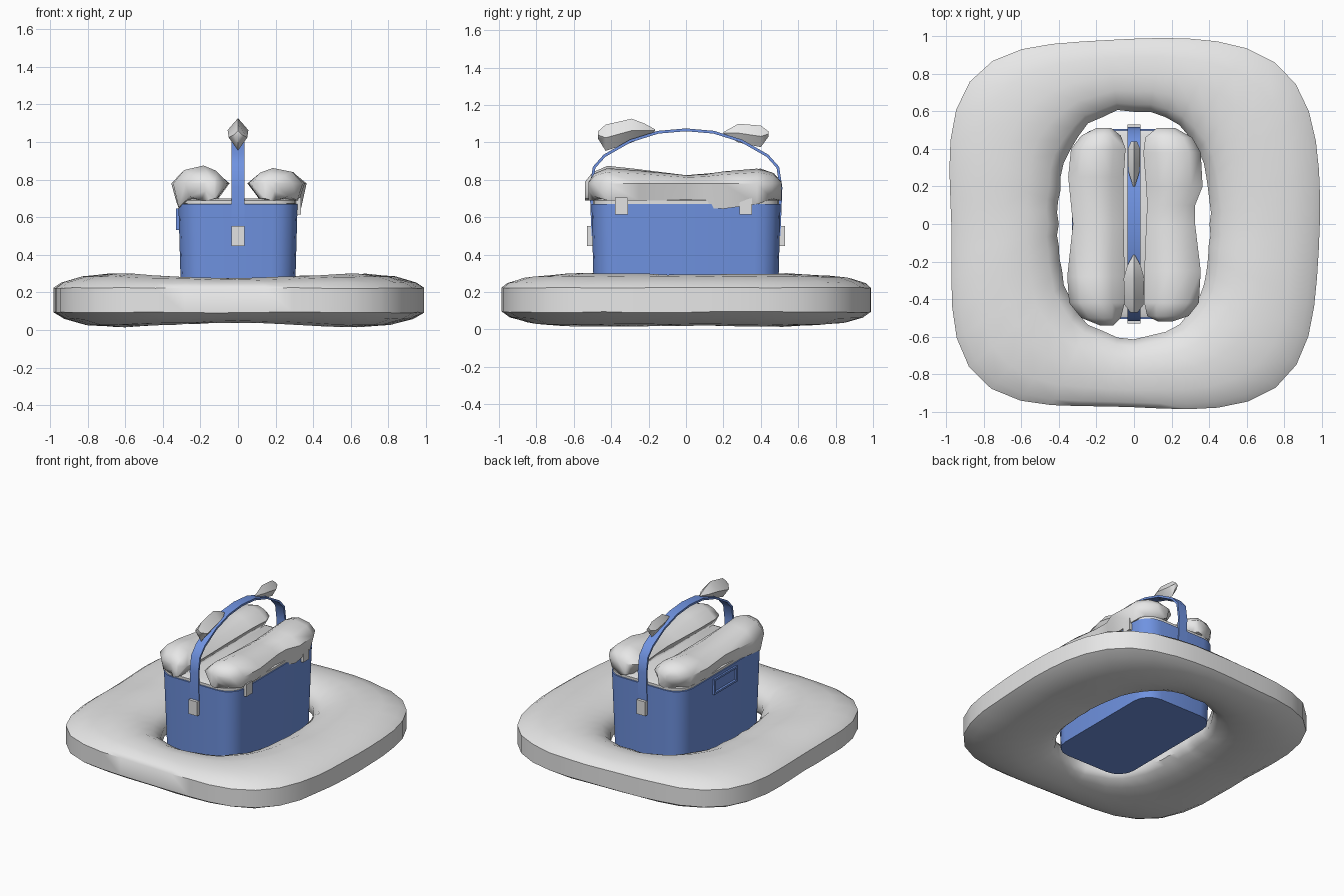
import bpy, bmesh, math, random
from mathutils import Vector

if "Cube" in bpy.data.objects:
    bpy.data.objects.remove(bpy.data.objects["Cube"], do_unlink=True)
random.seed(4)


def material(name, colour):
    m = bpy.data.materials.new(name)
    m.use_nodes = True
    m.diffuse_color = (*colour, 1)
    m.node_tree.nodes["Principled BSDF"].inputs["Base Color"].default_value = (*colour, 1)
    return m


blue = material("cooler blue", (0.16, 0.29, 0.75))
snow = material("snow white", (0.8, 0.8, 0.8))
grey = material("light grey", (0.76, 0.76, 0.76))


def finish(bm, name, mat, angle=30):
    bmesh.ops.recalc_face_normals(bm, faces=bm.faces)
    mesh = bpy.data.meshes.new(name)
    bm.to_mesh(mesh)
    bm.free()
    mesh.materials.append(mat)
    ob = bpy.data.objects.new(name, mesh)
    bpy.context.collection.objects.link(ob)
    bpy.ops.object.select_all(action='DESELECT')
    ob.select_set(True)
    bpy.context.view_layer.objects.active = ob
    bpy.ops.object.shade_smooth_by_angle(angle=math.radians(angle))
    return ob


def loft(name, rings, mat, closed=False, angle=30):
    """Skin a list of point rings, capping the ends unless closed."""
    bm = bmesh.new()
    rows = [[bm.verts.new(p) for p in ring] for ring in rings]
    pairs = list(zip(rows, rows[1:])) + ([(rows[-1], rows[0])] if closed else [])
    for a, b in pairs:
        n = len(a)
        for i in range(n):
            j = (i + 1) % n
            bm.faces.new((a[i], a[j], b[j], b[i]))
    if not closed:
        bm.faces.new(rows[0])
        bm.faces.new(rows[-1])
    return finish(bm, name, mat, angle)


def box(name, centre, size, mat):
    bm = bmesh.new()
    bmesh.ops.create_cube(bm, size=1)
    for v in bm.verts:
        v.co = Vector(c + a * s for c, a, s in zip(centre, v.co, size))
    return finish(bm, name, mat)


def rounded_rect(hx, hy, r, z):
    pts = []
    for k, (sx, sy) in enumerate([(1, 1), (-1, 1), (-1, -1), (1, -1)]):
        for i in range(5):
            a = math.pi / 2 * (k + i / 4)
            pts.append((sx * (hx - r) + r * math.cos(a), sy * (hy - r) + r * math.sin(a), z))
    return pts


def superellipse(a, hx, hy, n):
    c, s = math.cos(a), math.sin(a)
    r = (abs(c / hx) ** n + abs(s / hy) ** n) ** (-1 / n)
    return Vector((r * c, r * s, 0))


# Snow bank around the box: section as (inner-to-outer fraction, height)
section = [(0, 0.11), (0, 0.18), (0.1, 0.24), (0.28, 0.285), (0.5, 0.3), (0.75, 0.285),
           (0.93, 0.25), (1, 0.22), (1, 0.09), (0.9, 0.055), (0.7, 0.02), (0.45, 0.01),
           (0.2, 0.04), (0.06, 0.075)]
rings = []
for k in range(44):
    a = 2 * math.pi * k / 44
    inner = superellipse(a, 0.405, 0.605, 2.5) * random.uniform(0.985, 1.015)
    outer = superellipse(a, 0.99, 0.99, 3.8) * (0.99 + 0.01 * math.sin(5 * a + 1))
    dip = 0.028 * abs(math.sin(a)) ** 6 + 0.008 * abs(math.cos(a)) ** 6
    ring = []
    for t, z in section:
        p = inner.lerp(outer, t)
        swell = dip * (1 - abs(2 * t - 1) ** 2)
        p.z = z + (-swell if z > 0.15 else swell) + random.uniform(0, 0.006)
        ring.append(p)
    rings.append(ring)
loft("snow_bank", rings, snow, closed=True, angle=48)

# Cooler body, lid and rim
loft("cooler_body", [rounded_rect(0.3, 0.49, 0.13, 0.07),
                     rounded_rect(0.317, 0.505, 0.13, 0.67)], blue)
loft("lid", [rounded_rect(0.312, 0.498, 0.13, 0.672), rounded_rect(0.312, 0.498, 0.13, 0.69),
             rounded_rect(0.29, 0.475, 0.12, 0.7)], grey)

# Latches on one long side, grip frame on the other
for side, y in (("front", -0.345), ("back", 0.32)):
    box(side + "_latch", (0.32, y, 0.66), (0.03, 0.068, 0.09), grey)
for label, dz in (("top", 0.05), ("bottom", -0.05)):
    box("grip_frame_" + label, (-0.318, 0, 0.59 + dz), (0.022, 0.27, 0.014), blue)
for label, dy in (("front", -0.13), ("back", 0.13)):
    box("grip_frame_" + label, (-0.318, dy, 0.59), (0.022, 0.014, 0.1), blue)

# Carrying strap bent over the top, with end brackets
half = [(0.505, 0.5), (0.515, 0.76), (0.498, 0.87), (0.44, 0.935), (0.3, 1.015),
        (0.15, 1.062)]
path = [Vector((0, -y, z)) for y, z in half] + [Vector((0, 0, 1.075))]
path += [Vector((0, y, z)) for y, z in reversed(half)]
rings = []
for i, p in enumerate(path):
    d = (path[min(i + 1, len(path) - 1)] - path[max(i - 1, 0)]).normalized()
    n = Vector((0, d.z, -d.y)) * 0.015
    w = Vector((0.035, 0, 0))
    rings.append([p - w, p + w, p + w + n, p - w + n])
loft("carry_strap", rings, blue, angle=40)
for label, s in (("front", -1), ("back", 1)):
    box(label + "_strap_bracket", (0, s * 0.513, 0.5), (0.07, 0.03, 0.105), grey)


# Snow pillows on the lid: (y, inner x, outer x, top, outer bottom)
def pillow(name, side, stations):
    rings = []
    for y, x0, x1, top, low in stations:
        w, mid = x1 - x0, 0.78
        base = min(mid - 0.01, 0.69)
        pts = [(x0, mid), (x0 + 0.22 * w, mid + 0.7 * (top - mid)), (x0 + 0.45 * w, top),
               (x0 + 0.8 * w, mid + 0.75 * (top - mid)), (x1, mid),
               (x1 - 0.1 * w, low), (x0 + 0.6 * w, base), (x0 + 0.2 * w, base + 0.01)]
        rings.append([(side * x, y, z) for x, z in pts])
    loft(name, rings, snow, angle=60)


pillow("left_lid_snow", 1, [
    (-0.52, 0.13, 0.2, 0.79, 0.74), (-0.49, 0.07, 0.29, 0.835, 0.71),
    (-0.42, 0.055, 0.345, 0.862, 0.69), (-0.25, 0.055, 0.355, 0.85, 0.69),
    (0, 0.065, 0.325, 0.825, 0.69), (0.1, 0.07, 0.325, 0.83, 0.65),
    (0.2, 0.065, 0.365, 0.845, 0.645), (0.38, 0.05, 0.355, 0.86, 0.67),
    (0.46, 0.06, 0.31, 0.84, 0.7), (0.51, 0.12, 0.22, 0.79, 0.74)])
pillow("right_lid_snow", -1, [
    (-0.54, 0.11, 0.18, 0.79, 0.74), (-0.5, 0.07, 0.28, 0.84, 0.71),
    (-0.42, 0.05, 0.345, 0.875, 0.65), (-0.28, 0.05, 0.355, 0.86, 0.67),
    (0, 0.055, 0.325, 0.825, 0.69), (0.25, 0.055, 0.35, 0.845, 0.69),
    (0.4, 0.045, 0.335, 0.86, 0.69), (0.47, 0.07, 0.28, 0.835, 0.7),
    (0.51, 0.12, 0.2, 0.79, 0.74)])


# Snow clumps on the strap: (y, half width, bottom, top)
def clump(name, stations):
    rings = []
    for y, w, low, top in stations:
        mid = (low + top) / 2
        rings.append([(0, y, low), (w, y, mid), (0, y, top), (-w, y, mid)])
    loft(name, rings, snow, angle=60)


clump("front_strap_snow", [(-0.47, 0.02, 1.02, 1.06), (-0.43, 0.05, 0.955, 1.095),
                           (-0.29, 0.055, 1.0, 1.127), (-0.22, 0.035, 1.03, 1.1),
                           (-0.165, 0.005, 1.06, 1.07)])
clump("back_strap_snow", [(0.2, 0.005, 1.045, 1.055), (0.28, 0.03, 1.0, 1.1),
                          (0.4, 0.033, 0.975, 1.09), (0.44, 0.015, 1.03, 1.06)])
